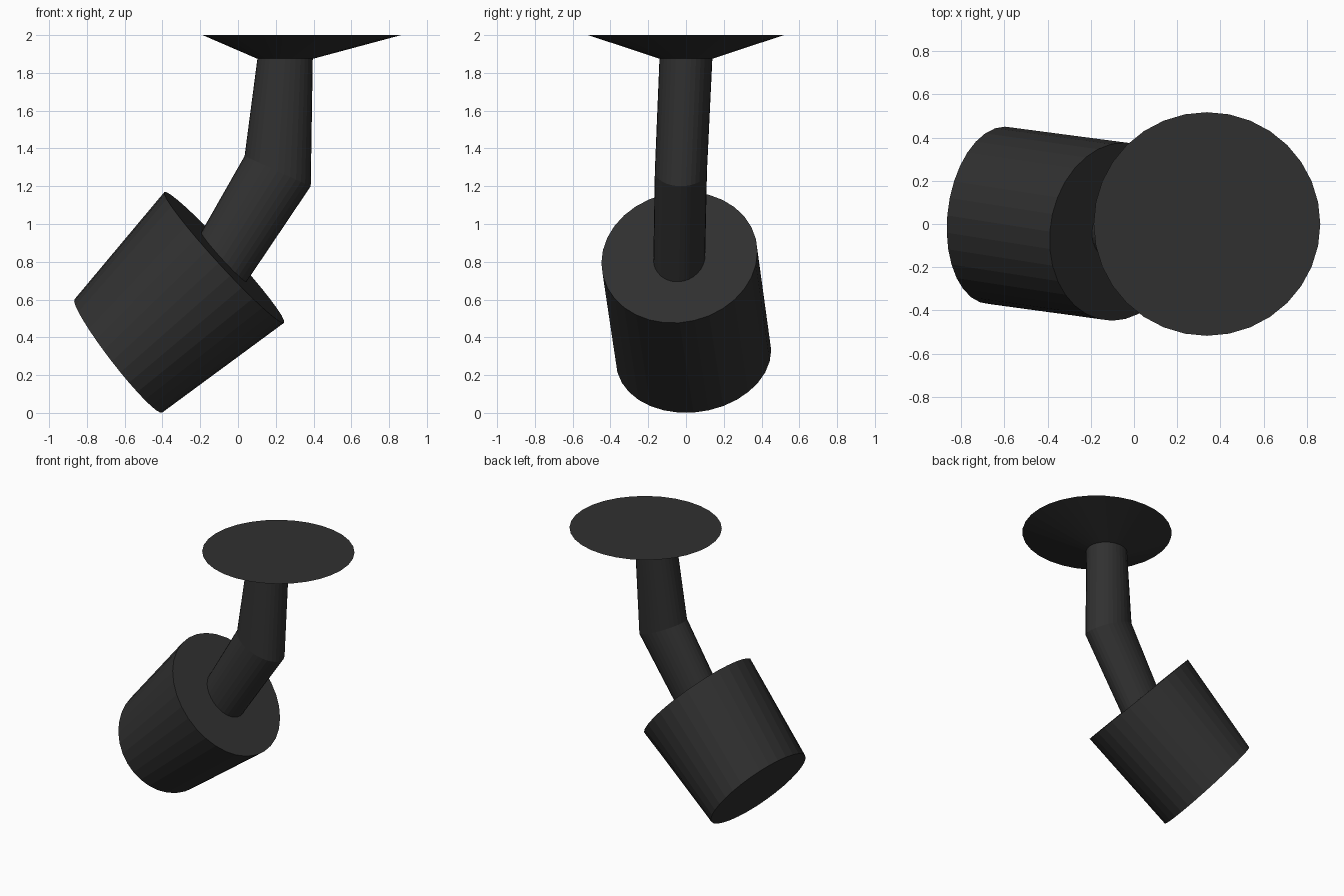
import bpy, math
from mathutils import Vector

if "Cube" in bpy.data.objects:
    bpy.data.objects.remove(bpy.data.objects["Cube"])

SIDES = 32

dark = bpy.data.materials.new("dark_metal")
dark.diffuse_color = (0.03, 0.03, 0.03, 1)
dark.use_nodes = True
dark.node_tree.nodes["Principled BSDF"].inputs["Base Color"].default_value = dark.diffuse_color


def loft(name, rings):
    """Closed skin through elliptical rings given as (centre, axis_u, axis_v)."""
    verts, faces = [], []
    for centre, u, v in rings:
        for i in range(SIDES):
            t = 2 * math.pi * i / SIDES
            verts.append(Vector(centre) + Vector(u) * math.cos(t) + Vector(v) * math.sin(t))
    for r in range(len(rings) - 1):
        for i in range(SIDES):
            j = (i + 1) % SIDES
            a, b = r * SIDES, (r + 1) * SIDES
            faces.append((a + i, a + j, b + j, b + i))
    last = (len(rings) - 1) * SIDES
    faces.append(tuple(reversed(range(SIDES))))
    faces.append(tuple(range(last, last + SIDES)))
    mesh = bpy.data.meshes.new(name)
    mesh.from_pydata(verts, [], faces)
    mesh.materials.append(dark)
    obj = bpy.data.objects.new(name, mesh)
    bpy.context.collection.objects.link(obj)
    return obj


# Ceiling plate, flaring out from the stem to a flat disc
loft("ceiling_plate", [
    ((0.25, 0, 1.875), (0.148, 0, 0), (0, 0.14, 0)),
    ((0.338, 0, 2.0), (0.525, 0, 0), (0, 0.518, 0)),
])

# Bent stem, running slightly into the lamp head
loft("bent_stem", [
    ((-0.12, -0.037, 0.75), (0.135, 0, -0.10), (0.01, 0.137, 0.01)),
    ((0.21, -0.027, 1.28), (0.175, 0, -0.08), (0, 0.138, 0)),
    ((0.25, 0, 1.885), (0.146, 0, 0), (0, 0.14, 0)),
])

# Tilted lamp head
loft("lamp_head", [
    ((-0.633, 0.04, 0.302), (0.232, 0, -0.30), (0.035, 0.411, 0.03)),
    ((-0.073, -0.035, 0.823), (0.317, 0, -0.346), (0.03, 0.413, 0.03)),
])
